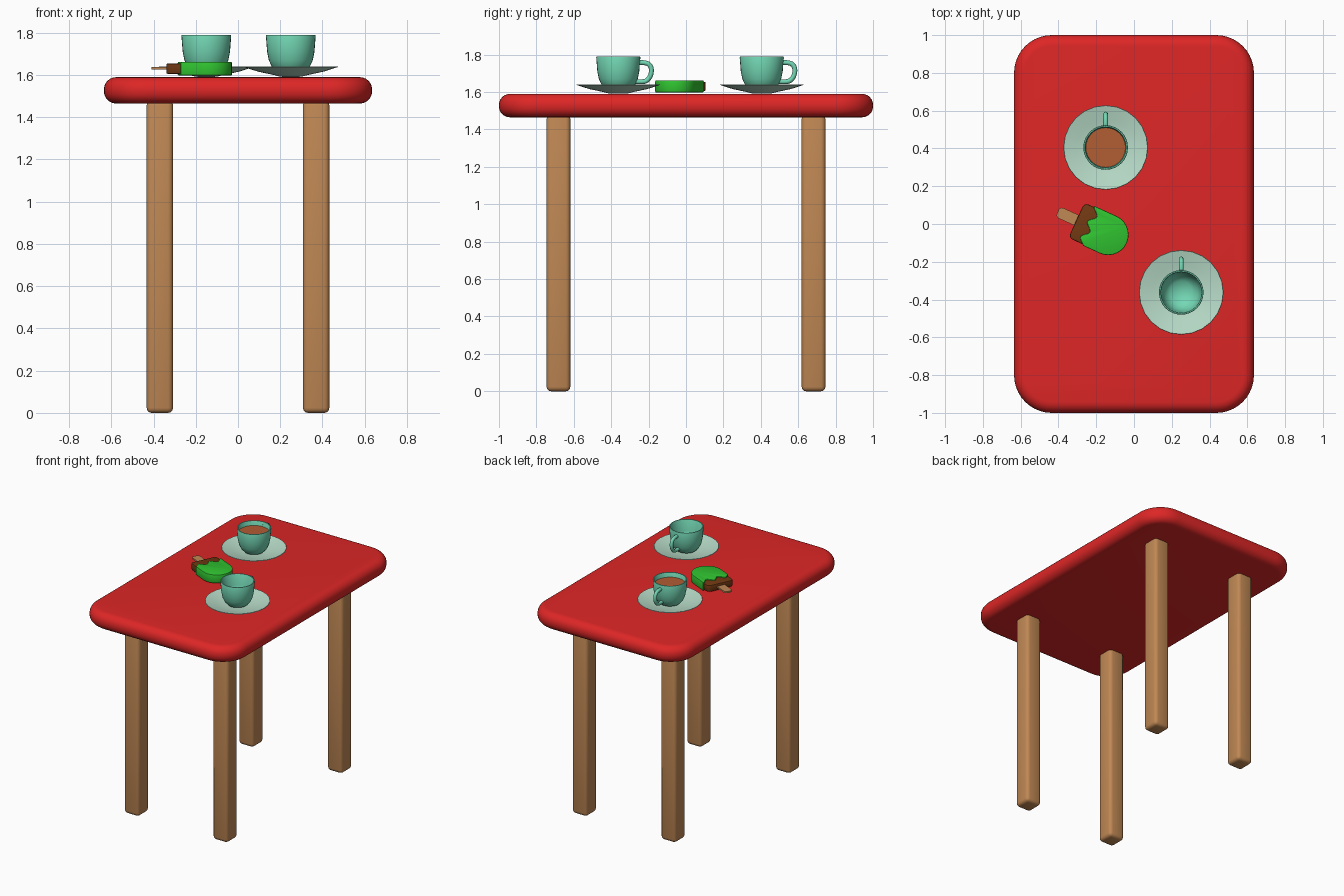
import bpy, bmesh
from math import pi, sin, cos, radians
from mathutils import Matrix, Vector

if "Cube" in bpy.data.objects:
    bpy.data.objects.remove(bpy.data.objects["Cube"])


def material(name, *srgb):
    lin = [((c / 255 + 0.055) / 1.055) ** 2.4 for c in srgb] + [1]
    m = bpy.data.materials.new(name)
    m.use_nodes = True
    m.diffuse_color = lin
    m.node_tree.nodes["Principled BSDF"].inputs["Base Color"].default_value = lin
    return m


RED = material("red_paint", 222, 38, 38)
WOOD = material("wood", 192, 136, 84)
TEAL = material("teal_glaze", 115, 215, 180)
PALE = material("pale_glaze", 184, 220, 200)
TEA = material("tea_brown", 178, 93, 52)
GREEN = material("green_icing", 48, 196, 48)
CHOC = material("chocolate", 112, 56, 18)


def finish(name, bm, mat, matrix=None, angle=35):
    bmesh.ops.recalc_face_normals(bm, faces=bm.faces)
    if matrix:
        bm.transform(matrix)
    me = bpy.data.meshes.new(name)
    bm.to_mesh(me)
    bm.free()
    me.materials.append(mat)
    me.shade_smooth()
    me.set_sharp_from_angle(angle=radians(angle))
    ob = bpy.data.objects.new(name, me)
    bpy.context.collection.objects.link(ob)
    return ob


def bevel(bm, edges, width, segments):
    bmesh.ops.bevel(bm, geom=edges, offset=width, segments=segments,
                    profile=0.5, affect='EDGES', clamp_overlap=True)


def box(center, size):
    bm = bmesh.new()
    bmesh.ops.create_cube(bm, size=1)
    bm.transform(Matrix.Translation(center) @ Matrix.Diagonal((*size, 1)))
    return bm


def is_upright(e):
    return abs(e.verts[0].co.z - e.verts[1].co.z) > 0.01


def rim_edges(bm):
    # borders between the flat caps and the side walls
    return [e for e in bm.edges if not is_upright(e)]


def prism(name, outline, z0, z1, mat, matrix, soft):
    bm = bmesh.new()
    base = bm.faces.new([bm.verts.new((u, v, z0)) for u, v in outline])
    side = bmesh.ops.extrude_face_region(bm, geom=[base])["geom"]
    for v in side:
        if isinstance(v, bmesh.types.BMVert):
            v.co.z = z1
    if base not in bm.faces:
        base = None
    if not any(all(abs(v.co.z - z0) < 1e-6 for v in f.verts) for f in bm.faces):
        low = [e for e in bm.edges if all(abs(v.co.z - z0) < 1e-6 for v in e.verts)]
        bmesh.ops.contextual_create(bm, geom=low)
    if soft:
        bevel(bm, rim_edges(bm), soft, 2)
    return finish(name, bm, mat, matrix)


def lathe(name, profile, mat, center, steps):
    bm = bmesh.new()
    verts = [bm.verts.new((r, 0, z)) for r, z in profile]
    edges = [bm.edges.new(p) for p in zip(verts, verts[1:])]
    bmesh.ops.spin(bm, geom=verts + edges, axis=(0, 0, 1), cent=(0, 0, 0),
                   angle=2 * pi, steps=steps)
    bmesh.ops.remove_doubles(bm, verts=bm.verts, dist=0.0005)
    return finish(name, bm, mat, Matrix.Translation((*center, 0)), 50)


# Table top: rounded corners, then a full soft edge
bm = box((0, 0, 1.5275), (1.27, 2, 0.125))
bevel(bm, [e for e in bm.edges if is_upright(e)], 0.2, 10)
bevel(bm, rim_edges(bm), 0.058, 6)
finish("table_top", bm, RED)

# Legs
for sx, side in ((-1, "right"), (1, "left")):
    for sy, end in ((-1, "front"), (1, "back")):
        bm = box((sx * 0.37, sy * 0.682, 0.74), (0.125, 0.127, 1.48))
        bevel(bm, bm.edges[:], 0.024, 3)
        finish(f"{end}_{side}_leg", bm, WOOD)

# Cups with saucers
CUP = [(0, 1.608), (0.045, 1.608), (0.07, 1.617), (0.09, 1.64), (0.104, 1.67),
       (0.112, 1.71), (0.118, 1.785), (0.116, 1.79), (0.11, 1.79), (0.107, 1.785),
       (0.102, 1.71), (0.09, 1.665), (0.06, 1.632), (0, 1.622)]
SAUCER = [(0, 1.591), (0.05, 1.592), (0.08, 1.6), (0.155, 1.616), (0.224, 1.638),
          (0.222, 1.641), (0.15, 1.623), (0.08, 1.608), (0, 1.606)]
HANDLE = [(0.105, 1.757), (0.15, 1.76), (0.178, 1.735), (0.176, 1.69),
          (0.152, 1.658), (0.12, 1.654), (0.092, 1.656)]


def handle(name, center):
    cu = bpy.data.curves.new(name + "_path", 'CURVE')
    cu.dimensions = '3D'
    cu.bevel_depth = 0.013
    cu.bevel_resolution = 2
    cu.resolution_u = 5
    sp = cu.splines.new('NURBS')
    sp.points.add(len(HANDLE) - 1)
    for p, (y, z) in zip(sp.points, HANDLE):
        p.co = (0, y, z, 1)
    sp.use_endpoint_u = True
    sp.order_u = 3
    tmp = bpy.data.objects.new(name + "_path", cu)
    bpy.context.collection.objects.link(tmp)
    deps = bpy.context.evaluated_depsgraph_get()
    me = bpy.data.meshes.new_from_object(tmp.evaluated_get(deps))
    bm = bmesh.new()
    bm.from_mesh(me)
    bpy.data.objects.remove(tmp)
    bpy.data.meshes.remove(me)
    finish(name, bm, TEAL, Matrix.Translation((*center, 0)), 60)


for label, center in (("back", (-0.15, 0.405)), ("front", (0.25, -0.362))):
    lathe(label + "_saucer", SAUCER, PALE, center, 24)
    lathe(label + "_cup", CUP, TEAL, center, 32)
    handle(label + "_cup_handle", center)
lathe("tea", [(0, 1.756), (0.105, 1.756), (0.104, 1.75), (0, 1.75)], TEA, (-0.15, 0.405), 32)

# Ice lolly lying on the table, long axis along local x
LOLLY = Matrix.Translation((-0.305, 0.02, 0)) @ Matrix.Rotation(radians(-24.5), 4, 'Z')


def arc(cx, cy, r, a0, a1, n):
    return [(cx + r * cos(radians(a0 + (a1 - a0) * i / n)),
             cy + r * sin(radians(a0 + (a1 - a0) * i / n))) for i in range(n + 1)]


body = (arc(0.185, 0, 0.102, -90, 90, 14) + arc(0.025, 0.077, 0.025, 90, 180, 4)
        + arc(0.025, -0.077, 0.025, 180, 270, 4))
prism("lolly_chocolate", body, 1.606, 1.655, CHOC, LOLLY, 0.006)

# Icing coat with a wavy lower border
wave = [(0.073 + 0.018 * cos(2 * pi * (v - 0.061) / 0.088), v)
        for v in (0.108 - 0.216 * i / 20 for i in range(21))]
prism("lolly_icing", arc(0.185, 0, 0.108, -90, 90, 14) + wave, 1.598, 1.662, GREEN, LOLLY, 0.005)

# Stick with a rounded end
stick = [(0.02, -0.03), (0.02, 0.03)] + arc(-0.09, 0.012, 0.018, 90, 180, 4) \
    + arc(-0.09, -0.012, 0.018, 180, 270, 4)
prism("lolly_stick", stick, 1.625, 1.637, WOOD, LOLLY, 0)
